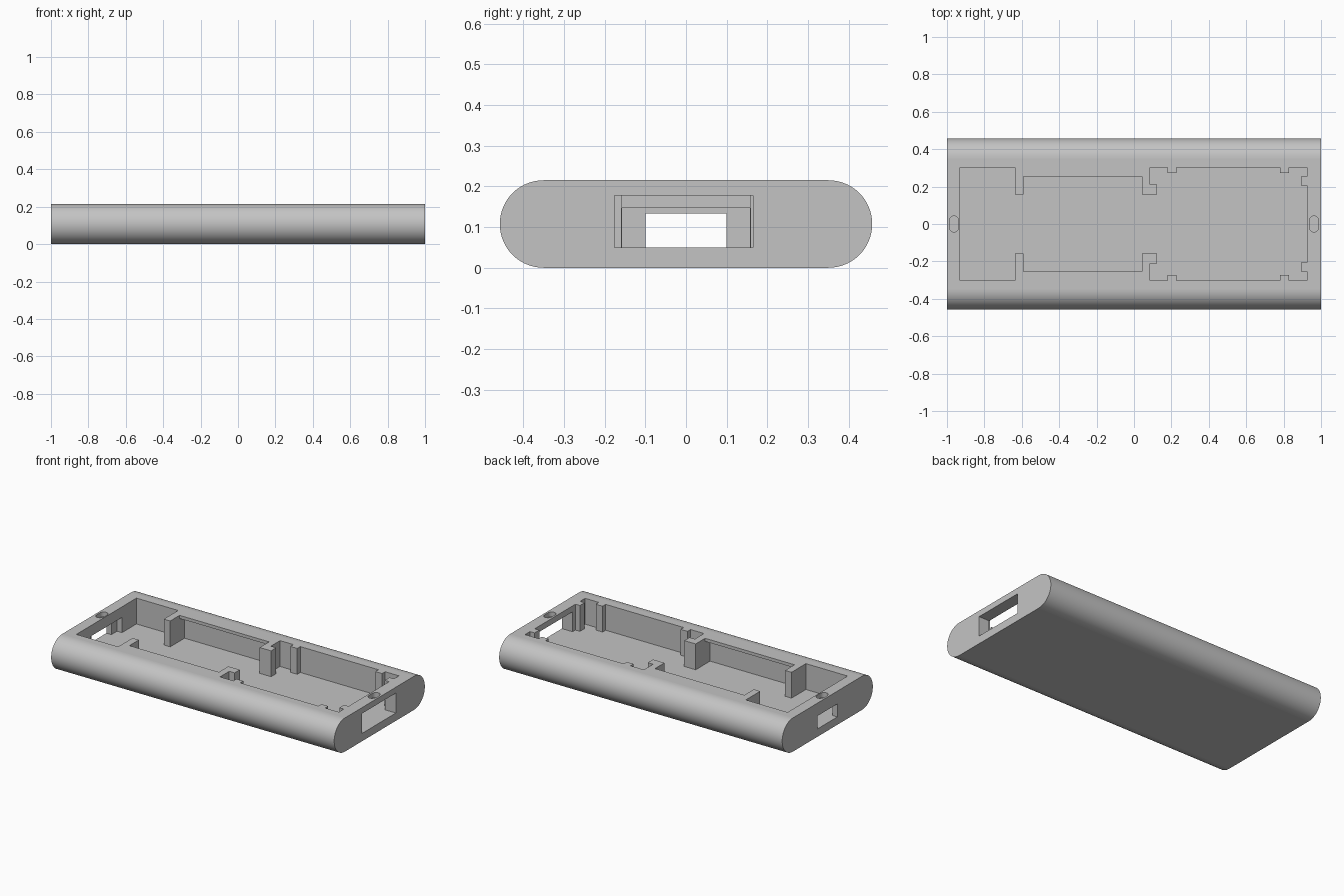
import bpy, bmesh, math
from mathutils import Vector

if "Cube" in bpy.data.objects:
    bpy.data.objects.remove(bpy.data.objects["Cube"], do_unlink=True)

HEIGHT, FLOOR = 0.215, 0.05

grey = bpy.data.materials.new("light_grey_plastic")
grey.use_nodes = True
grey.diffuse_color = (0.55, 0.55, 0.55, 1)
grey.node_tree.nodes["Principled BSDF"].inputs["Base Color"].default_value = (0.55, 0.55, 0.55, 1)


def prism(name, points, depth):
    """Extrude a closed 3D outline along the depth vector."""
    bm = bmesh.new()
    face = bm.faces.new([bm.verts.new(p) for p in points])
    moved = bmesh.ops.extrude_face_region(bm, geom=[face])["geom"]
    bmesh.ops.translate(bm, vec=Vector(depth),
                        verts=[v for v in moved if isinstance(v, bmesh.types.BMVert)])
    bmesh.ops.recalc_face_normals(bm, faces=bm.faces)
    mesh = bpy.data.meshes.new(name)
    bm.to_mesh(mesh)
    bm.free()
    mesh.materials.append(grey)
    obj = bpy.data.objects.new(name, mesh)
    bpy.context.collection.objects.link(obj)
    return obj


def box(name, x0, x1, y0, y1, z0, z1):
    return prism(name, [(x0, y0, z0), (x1, y0, z0), (x1, y1, z0), (x0, y1, z0)], (0, 0, z1 - z0))


def capsule(half, radius, steps):
    """Outline with two straight sides and two semicircular ends along the first axis."""
    pts = []
    for side in (1, -1):
        for i in range(steps + 1):
            a = -math.pi / 2 + math.pi * i / steps
            pts.append((side * (half + radius * math.cos(a)), side * radius * math.sin(a)))
    return pts


# Case body: capsule section along x
r = HEIGHT / 2
case = prism("case_body", [(-1, u, v + r) for u, v in capsule(0.4575 - r, r, 28)], (2, 0, 0))

# Main compartment: half outline mirrored across y, leaving posts and ribs standing
half = [(-0.93, 0.303), (-0.635, 0.303), (-0.635, 0.158), (-0.59, 0.158), (-0.59, 0.253),
        (0.042, 0.253), (0.042, 0.158), (0.123, 0.158), (0.123, 0.21), (0.085, 0.21),
        (0.085, 0.303), (0.18, 0.303), (0.18, 0.272), (0.228, 0.272), (0.228, 0.303),
        (0.78, 0.303), (0.78, 0.272), (0.828, 0.272), (0.828, 0.303), (0.925, 0.303),
        (0.925, 0.253), (0.893, 0.253), (0.893, 0.205), (0.925, 0.205)]
outline = half + [(x, -y) for x, y in reversed(half)]
cutters = [prism("compartment_cutter", [(x, y, FLOOR) for x, y in outline], (0, 0, 0.3))]

# Undercut behind the thin lip of the middle bay
cutters.append(box("middle_bay_cutter", -0.59, 0.042, -0.303, 0.303, FLOOR, 0.195))

# End openings, with a shallow recess inside the small one
cutters.append(box("large_port_cutter", 0.9, 1.1, -0.176, 0.165, FLOOR, 0.177))
cutters.append(box("small_port_cutter", -1.1, -0.9, -0.1, 0.1, FLOOR, 0.133))
cutters.append(box("port_recess_cutter", -0.965, -0.9, -0.157, 0.157, FLOOR, 0.147))

# Oval slots in the end rims
for x in (-0.962, 0.962):
    cutters.append(prism("rim_slot_cutter", [(x + v, u, 0.185) for u, v in capsule(0.018, 0.025, 10)],
                         (0, 0, 0.1)))

# Cut everything out of the body
for cutter in cutters:
    cutter.hide_render = True
    mod = case.modifiers.new(cutter.name, "BOOLEAN")
    mod.operation = "DIFFERENCE"
    mod.solver = "EXACT"
    mod.object = cutter
bpy.context.view_layer.update()
cut_mesh = bpy.data.meshes.new_from_object(case.evaluated_get(bpy.context.evaluated_depsgraph_get()))
case.modifiers.clear()
case.data = cut_mesh
for cutter in cutters:
    bpy.data.objects.remove(cutter, do_unlink=True)

# Smooth the rounded sides, keep the planar faces flat
for o in bpy.context.selected_objects:
    o.select_set(False)
case.select_set(True)
bpy.context.view_layer.objects.active = case
bpy.ops.object.shade_smooth_by_angle(angle=math.radians(30))
for p in case.data.polygons:
    if max(abs(c) for c in p.normal) > 0.9999:
        p.use_smooth = False
